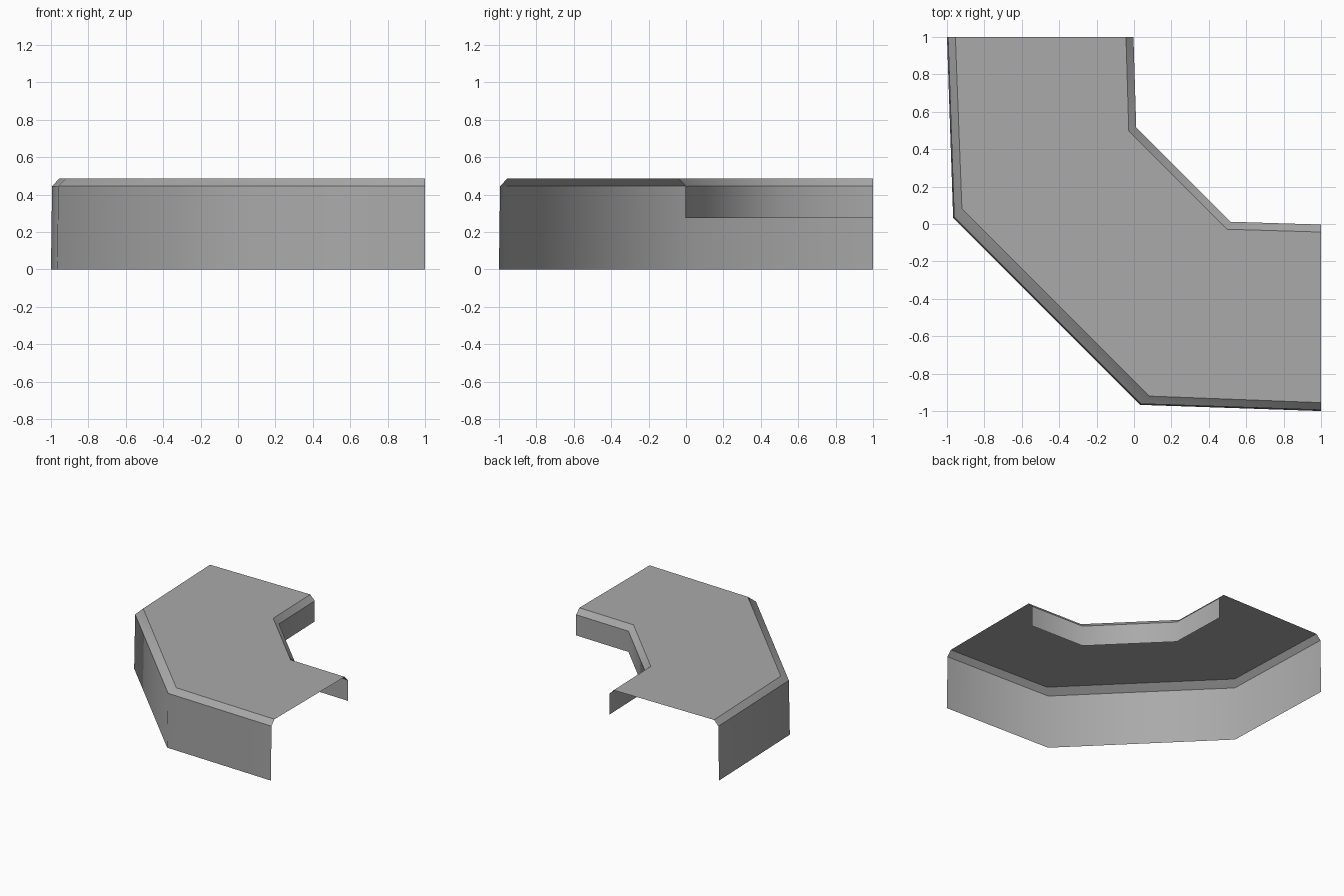
import bpy, bmesh

cube = bpy.data.objects.get("Cube")
if cube:
    bpy.data.objects.remove(cube, do_unlink=True)

grey = bpy.data.materials.new("plain grey")
grey.use_nodes = True
colour = (0.4, 0.4, 0.4, 1)
grey.diffuse_color = colour
grey.node_tree.nodes["Principled BSDF"].inputs["Base Color"].default_value = colour

# Rows from the outer foot, over the top, to the inner lip.
# Each row: height, end point x, corner point (x, y); mirrored across x = y.
rows = [
    (0.0, -1.0, (-0.967, 0.033)),
    (0.445, -0.994, (-0.961, 0.037)),
    (0.487, -0.955, (-0.92, 0.083)),
    (0.487, -0.043, (-0.028, 0.497)),
    (0.445, -0.003, (0.012, 0.515)),
    (0.275, -0.003, (0.012, 0.515)),
]

bm = bmesh.new()
grid = []
for z, end, (cx, cy) in rows:
    path = [(end, 1), (cx, cy), (cy, cx), (1, end)]
    grid.append([bm.verts.new((x, y, z)) for x, y in path])

# Open shell: smooth round the bends, sharp along the rows
for low, high in zip(grid, grid[1:]):
    for i in range(3):
        face = bm.faces.new((low[i], low[i + 1], high[i + 1], high[i]))
        face.smooth = True
for row in grid:
    for a, b in zip(row, row[1:]):
        bm.edges.get((a, b)).smooth = False

mesh = bpy.data.meshes.new("corner_counter")
bm.to_mesh(mesh)
bm.free()
mesh.materials.append(grey)
counter = bpy.data.objects.new("corner_counter", mesh)
bpy.context.collection.objects.link(counter)
